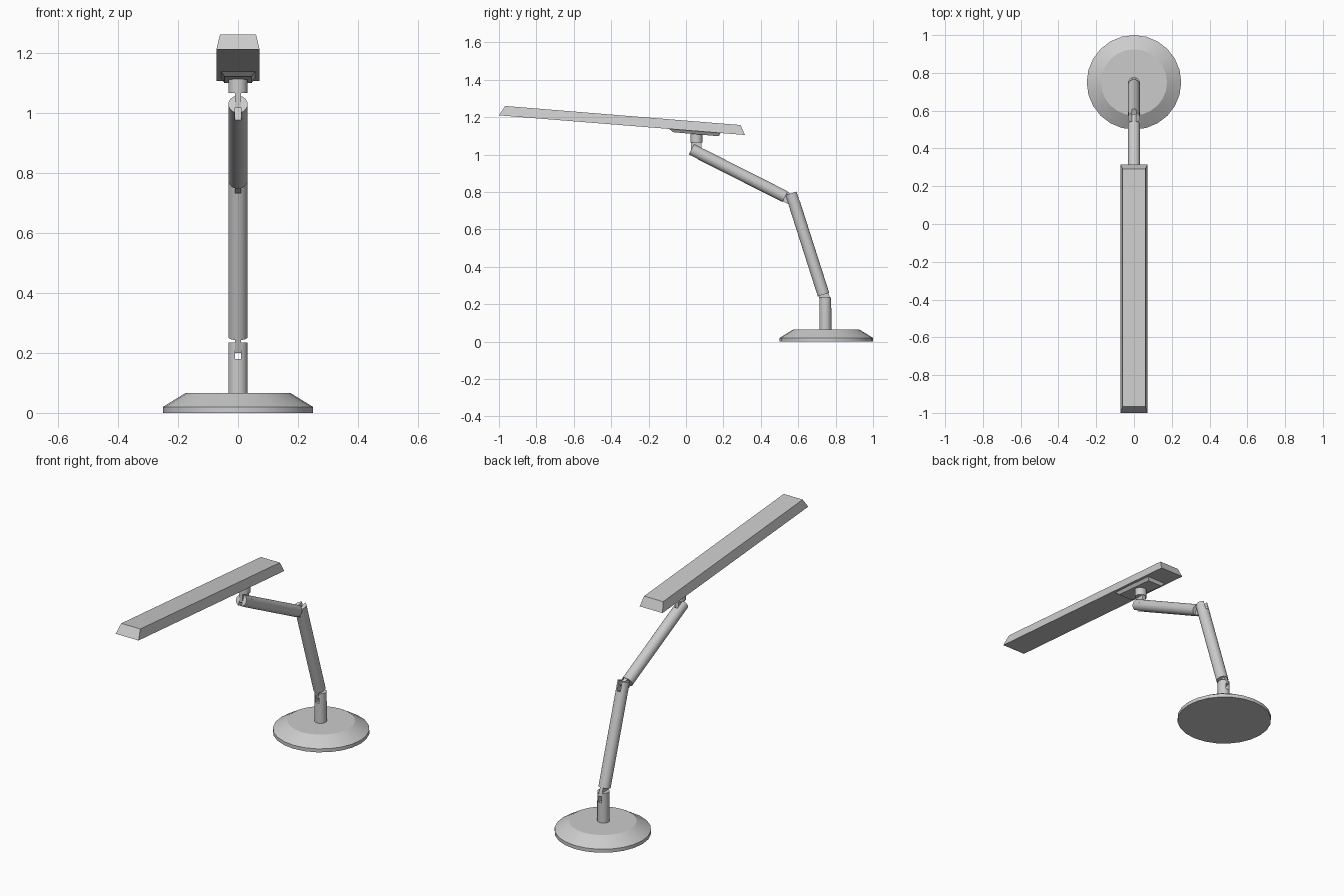
import bpy, bmesh
from math import sin, cos, asin, pi, atan2, hypot, radians
from mathutils import Matrix, Vector

if "Cube" in bpy.data.objects:
    bpy.data.objects.remove(bpy.data.objects["Cube"])

R, GAP = 0.032, 0.01      # rod radius, half width of the hinge slots


def finish(bm, name, smooth=True):
    bmesh.ops.recalc_face_normals(bm, faces=bm.faces[:])
    me = bpy.data.meshes.new(name)
    bm.to_mesh(me)
    bm.free()
    ob = bpy.data.objects.new(name, me)
    bpy.context.collection.objects.link(ob)
    if smooth:
        bpy.ops.object.select_all(action='DESELECT')
        ob.select_set(True)
        bpy.context.view_layer.objects.active = ob
        bpy.ops.object.shade_smooth_by_angle(angle=radians(25))
    return ob


def loft(bm, rings):
    """Skin a stack of equal-length closed rings and cap both ends."""
    vs = [[bm.verts.new(p) for p in ring] for ring in rings]
    n = len(vs[0])
    for a, b in zip(vs, vs[1:]):
        for i in range(n):
            bm.faces.new((a[i], a[(i + 1) % n], b[(i + 1) % n], b[i]))
    bm.faces.new(vs[0][::-1])
    bm.faces.new(vs[-1])


def circle(r, n=24):
    return [(r * cos(2 * pi * i / n), r * sin(2 * pi * i / n)) for i in range(n)]


def prism(bm, pts, z0, z1):
    loft(bm, [[(x, y, z) for x, y in pts] for z in (z0, z1)])


def rod(name, start, end, fork=0.0, tongue=0.0):
    """Round rod in the yz plane with a forked far end and a flat tongue before its start."""
    dy, dz = end[0] - start[0], end[1] - start[1]
    length = hypot(dy, dz)
    bm = bmesh.new()
    prism(bm, circle(R), 0, length - fork)
    if fork:
        a = pi / 2 - asin(GAP / R)
        for s in (-1, 1):
            prong = [(s * R * cos(-a + 2 * a * i / 10), R * sin(-a + 2 * a * i / 10))
                     for i in range(11)]
            prism(bm, prong, length - fork, length)
    if tongue:
        w = 0.028
        prism(bm, [(-GAP, -w), (GAP, -w), (GAP, w), (-GAP, w)], -tongue, 0)
    bm.transform(Matrix.Translation((0, *start)) @ Matrix.Rotation(atan2(-dy, dz), 4, 'X'))
    return finish(bm, name)


def tapered_slab(name, bottom, top):
    """Slab from two tilted rectangles, each (y0, z0, y1, z1, half width)."""
    bm = bmesh.new()
    loft(bm, [[(-w, y0, z0), (w, y0, z0), (w, y1, z1), (-w, y1, z1)]
              for y0, z0, y1, z1, w in (bottom, top)])
    return finish(bm, name, smooth=False)


# round foot with a sloping rim
bm = bmesh.new()
loft(bm, [[(x, y + 0.75, z) for x, y in circle(r)]
          for r, z in ((0.25, 0), (0.25, 0.02), (0.175, 0.066))])
finish(bm, "base")

# hinged stem and arms
rod("post", (0.745, 0.06), (0.745, 0.235), fork=0.055)
rod("lower_arm", (0.735, 0.252), (0.562, 0.793), fork=0.055, tongue=0.047)
rod("upper_arm", (0.53, 0.775), (0.029, 1.028), fork=0.055, tongue=0.045)
rod("head_neck", (0.056, 1.065), (0.056, 1.118), tongue=0.05)

# long lamp head and its mounting plate
tapered_slab("mount_plate", (-0.07, 1.12, 0.175, 1.098, 0.045), (-0.09, 1.138, 0.185, 1.116, 0.057))
tapered_slab("lamp_head", (-1.0, 1.21, 0.315, 1.105, 0.072), (-0.967, 1.26, 0.292, 1.158, 0.06))
